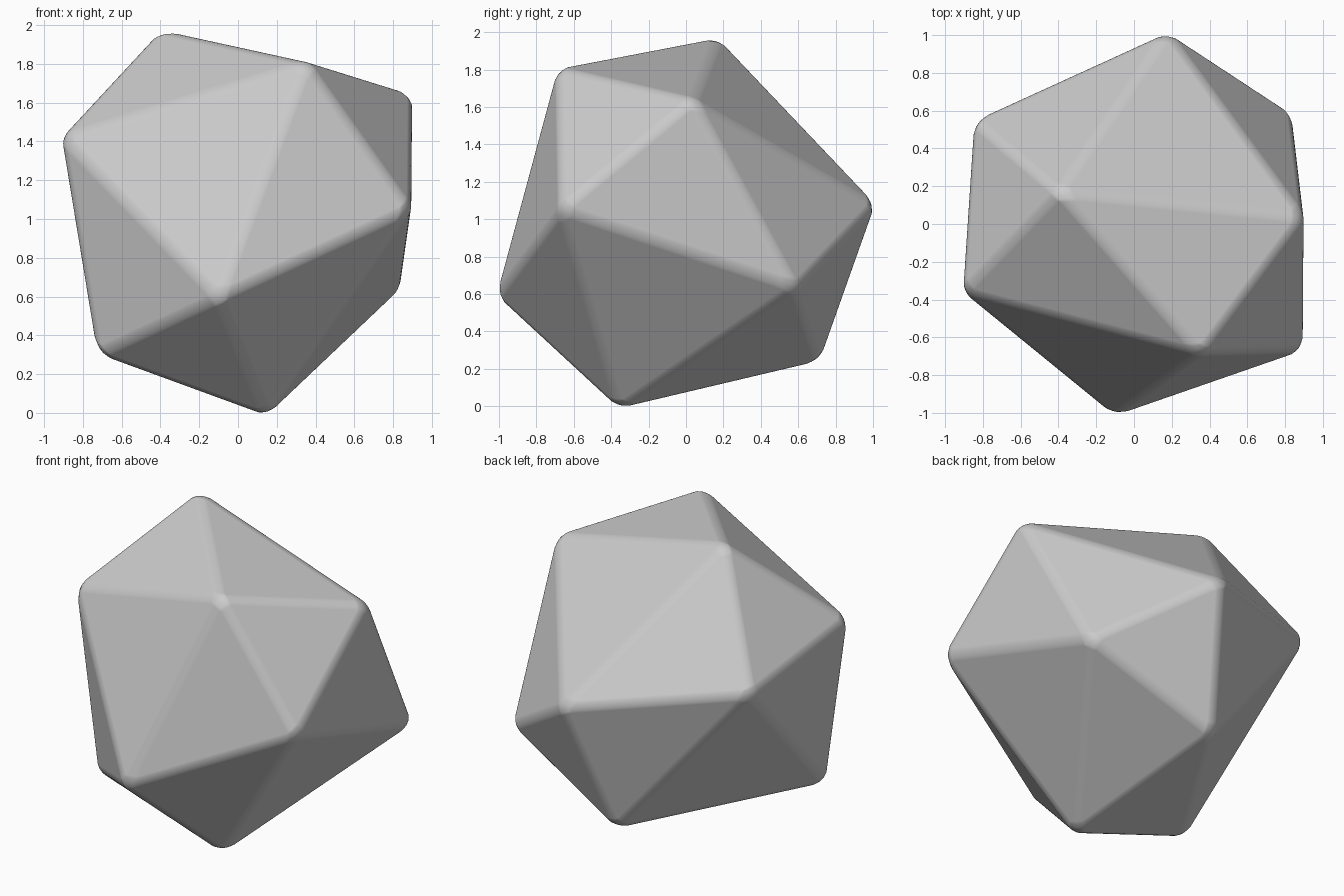
import bpy, bmesh

if "Cube" in bpy.data.objects:
    bpy.data.objects.remove(bpy.data.objects["Cube"])

# Twelve corners of the irregular twenty-sided stone
corners = [
    (-0.40, 0.17, 1.975), (0.355, -0.69, 1.81), (0.90, 0.04, 1.64),
    (-0.91, -0.36, 1.425), (0.895, -0.675, 1.05), (-0.10, -1.02, 0.59),
    (-0.725, -0.40, 0.30), (0.15, -0.36, -0.02), (0.835, 0.59, 0.63),
    (0.18, 1.02, 1.08), (0.0, 0.72, 0.235), (-0.85, 0.55, 1.26),
]

# Wrap the corners in a convex skin
bm = bmesh.new()
for c in corners:
    bm.verts.new(c)
bmesh.ops.convex_hull(bm, input=bm.verts[:])
bmesh.ops.recalc_face_normals(bm, faces=bm.faces[:])
for f in bm.faces:
    f.smooth = True
mesh = bpy.data.meshes.new("faceted_stone")
bm.to_mesh(mesh)
bm.free()
stone = bpy.data.objects.new("faceted_stone", mesh)
bpy.context.collection.objects.link(stone)

# Soft rounded edges with flat faces
bevel = stone.modifiers.new("rounded_edges", 'BEVEL')
bevel.width = 0.04
bevel.segments = 5
bevel.limit_method = 'NONE'
bevel.harden_normals = True
